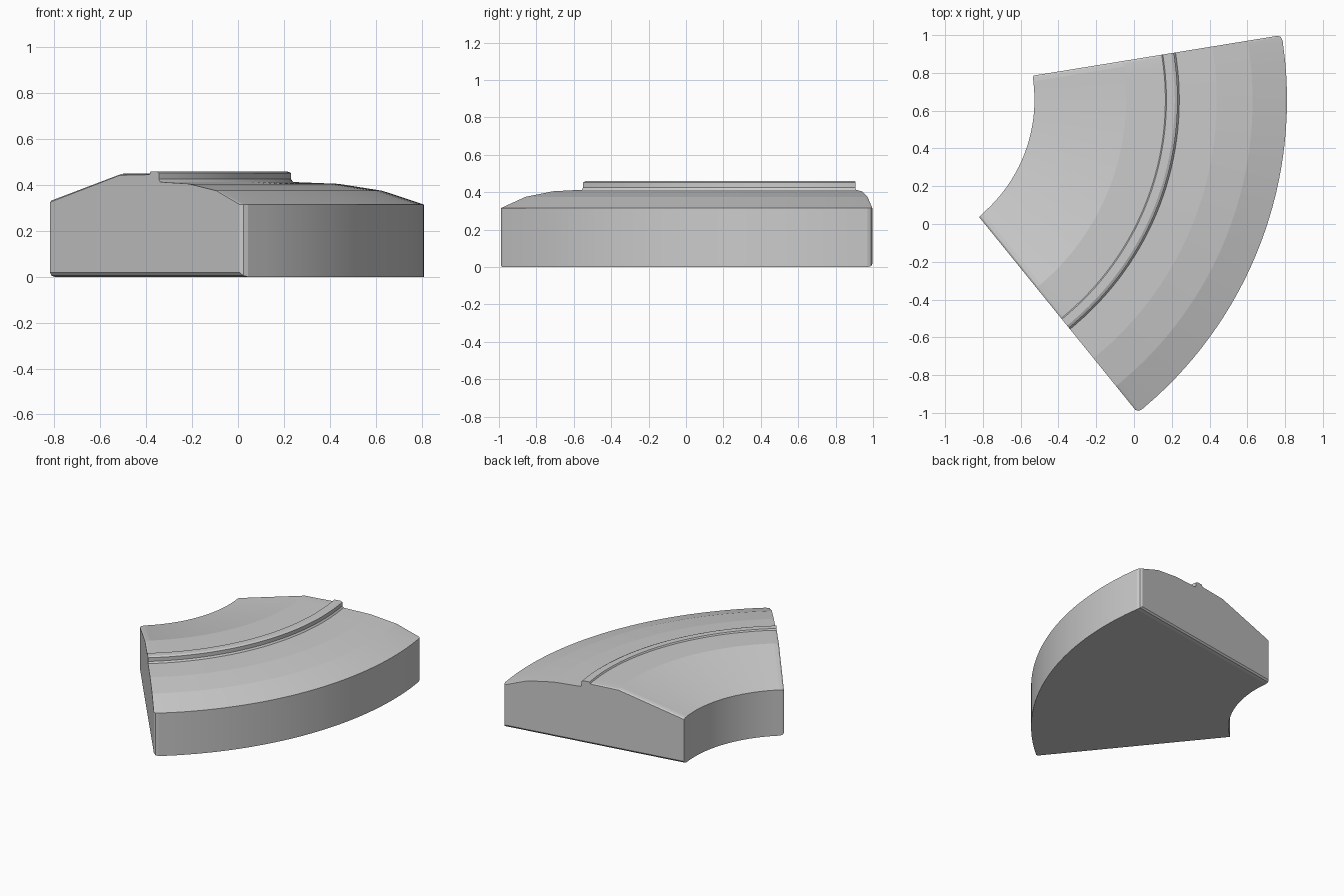
import bpy, bmesh, math

if "Cube" in bpy.data.objects:
    bpy.data.objects.remove(bpy.data.objects["Cube"])

CX, CY = -1.322, 0.657            # centre of the arc
A0, A1 = math.radians(-51), math.radians(9.25)
STEPS = 32
BEVEL = 0.03

# cross-section (radius, height) and its inset at the cut ends (dr, dz)
PROFILE = [
    (0.795, 0.0, 0.005, 0.018), (0.795, 0.335, 0.005, -0.01),
    (1.28, 0.45, 0, -0.008), (1.488, 0.449, 0, -0.004),
    (1.494, 0.459, 0, 0), (1.538, 0.459, 0, 0), (1.553, 0.452, 0, 0),   # raised lip
    (1.553, 0.425, 0, 0), (1.562, 0.413, 0, 0),
    (1.76, 0.405, 0, 0), (1.95, 0.375, 0, 0),
    (2.132, 0.315, -0.02, 0), (2.132, 0.0, -0.02, 0.018),
]

bm = bmesh.new()


def ring(t, inset, push):
    """One cross-section; push moves it along the arc by a fixed distance."""
    verts = []
    for r, z, dr, dz in PROFILE:
        a = A0 + (A1 - A0) * t + push / r
        rr = r + dr * inset
        verts.append(bm.verts.new((CX + rr * math.cos(a), CY + rr * math.sin(a), z + dz * inset)))
    return verts


# rounded end, swept body, rounded end
rings = [ring(0, 1, 0), ring(0, 0.3, BEVEL * 0.3), ring(0, 0, BEVEL)]
rings += [ring(i / STEPS, 0, 0) for i in range(2, STEPS - 1)]
rings += [ring(1, 0, -BEVEL), ring(1, 0.3, -BEVEL * 0.3), ring(1, 1, 0)]

n = len(PROFILE)
for a, b in zip(rings, rings[1:]):
    for i in range(n):
        j = (i + 1) % n
        bm.faces.new((a[i], a[j], b[j], b[i]))
bm.faces.new(rings[0])
bm.faces.new(rings[-1])
bmesh.ops.recalc_face_normals(bm, faces=bm.faces)

mesh = bpy.data.meshes.new("curved_block")
bm.to_mesh(mesh)
bm.free()
block = bpy.data.objects.new("curved_block", mesh)
bpy.context.collection.objects.link(block)
bpy.context.view_layer.objects.active = block
block.select_set(True)
bpy.ops.object.shade_smooth_by_angle(angle=math.radians(5))
